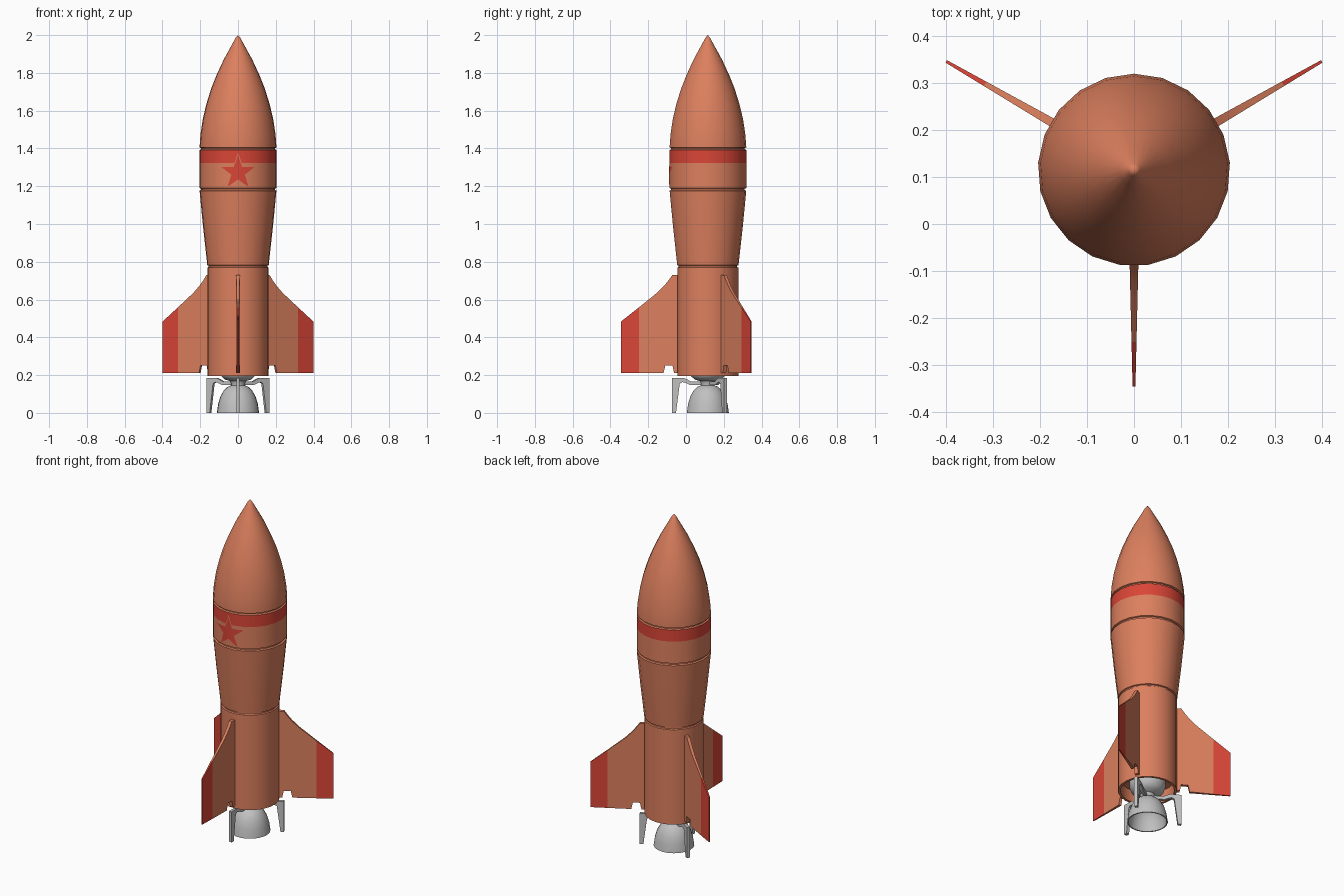
import bpy, bmesh, math
from mathutils import Vector, Matrix

if "Cube" in bpy.data.objects:
    bpy.data.objects.remove(bpy.data.objects["Cube"])

CY = 0.115          # y of the rocket axis
SIDES = 21          # facets round the hull, a flat one facing the front


def material(name, rgb):
    m = bpy.data.materials.new(name)
    m.diffuse_color = (*rgb, 1)
    m.use_nodes = True
    m.node_tree.nodes["Principled BSDF"].inputs["Base Color"].default_value = m.diffuse_color
    return m


ORANGE = material("orange_paint", (0.72, 0.215, 0.112))
RED = material("red_paint", (0.70, 0.060, 0.038))
GREY = material("grey_metal", (0.53, 0.53, 0.53))


def finish(bm, name, mats, angle=35):
    me = bpy.data.meshes.new(name)
    bm.to_mesh(me)
    bm.free()
    for m in mats:
        me.materials.append(m)
    me.shade_smooth()
    me.set_sharp_from_angle(angle=math.radians(angle))
    ob = bpy.data.objects.new(name, me)
    bpy.context.collection.objects.link(ob)
    return ob


def lathe(name, profile, mats, rule=None):
    """Spin (radius, z) points, listed from the top down the outside."""
    bm = bmesh.new()
    rings = []
    for r, z in profile:
        if r == 0:
            rings.append([bm.verts.new((0, CY, z))] * SIDES)
        else:
            angs = [math.pi / 2 + math.tau * k / SIDES for k in range(SIDES)]
            rings.append([bm.verts.new((r * math.cos(a), CY + r * math.sin(a), z)) for a in angs])
    for up, low in zip(rings, rings[1:]):
        for k in range(SIDES):
            n = (k + 1) % SIDES
            loop = list(dict.fromkeys((up[k], low[k], low[n], up[n])))
            f = bm.faces.new(loop)
            if rule:
                f.material_index = rule(f.calc_center_median())
    return finish(bm, name, mats)


def radial_plate(name, outline, half, mat, angle):
    """Upright plate from (radius, z) points; half(r) gives half its thickness."""
    bm = bmesh.new()
    a = [bm.verts.new((r, half(r), z)) for r, z in outline]
    b = [bm.verts.new((r, -half(r), z)) for r, z in outline]
    bm.faces.new(a)
    bm.faces.new(b[::-1])
    for i in range(len(a)):
        j = (i + 1) % len(a)
        bm.faces.new((a[j], a[i], b[i], b[j]))
    bmesh.ops.recalc_face_normals(bm, faces=bm.faces)
    bm.transform(Matrix.Translation((0, CY, 0)) @ Matrix.Rotation(math.radians(angle), 4, 'Z'))
    return finish(bm, name, [mat], 25)


# Hull sections, separated by shallow grooves
R, G = 0.204, 0.196
lathe("nose_cone", [(0, 2.0), (0.013, 1.985), (0.032, 1.95), (0.076, 1.87), (0.113, 1.79),
                    (0.143, 1.715), (0.168, 1.635), (0.187, 1.555), (0.199, 1.475),
                    (R, 1.41), (R, 1.405), (G, 1.402), (G, 1.396)], [ORANGE])
lathe("striped_band", [(G, 1.396), (R, 1.392), (R, 1.322), (R, 1.19), (G, 1.187), (G, 1.18)],
      [ORANGE, RED], lambda c: 1 if 1.322 < c.z < 1.3925 else 0)
lathe("tapered_section", [(G, 1.18), (R, 1.176), (0.185, 0.98), (0.163, 0.782),
                          (0.156, 0.779), (0.156, 0.773)], [ORANGE])
lathe("engine_section", [(0.156, 0.773), (0.162, 0.769), (0.162, 0.196), (0.148, 0.196),
                         (0.148, 0.27), (0, 0.27)], [ORANGE])


# Star on the front of the band: an outline plate with a red plate over it
def star(name, radius, offset, mat):
    zc = 1.273
    bm = bmesh.new()
    mid = bm.verts.new((0, 0, zc))
    pts = []
    for k in range(10):
        r = radius * (1 if k % 2 == 0 else 0.40)
        a = math.pi / 2 + math.tau * k / 10
        pts.append(bm.verts.new((r * math.cos(a), 0, zc + r * math.sin(a))))
    for k in range(10):
        bm.faces.new((mid, pts[k], pts[(k + 1) % 10]))
    step = math.tau / SIDES
    corners = [(R * math.sin((k + 0.5) * step), -R * math.cos((k + 0.5) * step))
               for k in range(-3, 3)]
    for x, _ in corners:
        bmesh.ops.bisect_plane(bm, geom=bm.verts[:] + bm.edges[:] + bm.faces[:],
                               plane_co=(x, 0, 0), plane_no=(1, 0, 0))
    # wrap onto the hull facets
    for v in bm.verts:
        for (x0, y0), (x1, y1) in zip(corners, corners[1:]):
            if x0 - 1e-5 <= v.co.x <= x1 + 1e-5:
                t = (v.co.x - x0) / (x1 - x0)
                v.co.y = CY + y0 + t * (y1 - y0) - offset
                break
    bmesh.ops.recalc_face_normals(bm, faces=bm.faces)
    for f in bm.faces:
        f.normal_update()
        if f.normal.y > 0:
            f.normal_flip()
    finish(bm, name, [mat])


star("star_outline", 0.105, 0.002, ORANGE)
star("star", 0.093, 0.004, RED)

# Three fins with red tips, and three landing legs below them
CUT, TIP = 0.365, 0.46
FIN = [(0.15, 0.21), (0.178, 0.21), (0.186, 0.25), (0.225, 0.25), (0.234, 0.21), (CUT, 0.21),
       (CUT, 0.558), (0.268, 0.636), (0.23, 0.674), (0.207, 0.702), (0.187, 0.73), (0.15, 0.73)]
FIN_TIP = [(CUT, 0.21), (TIP, 0.21), (TIP, 0.483), (CUT, 0.558)]
LEG = [(0.168, 0.0), (0.188, 0.0), (0.188, 0.185), (0.128, 0.185), (0.11, 0.178), (0.088, 0.166),
       (0.02, 0.166), (0.02, 0.147), (0.092, 0.147), (0.116, 0.158), (0.134, 0.163), (0.148, 0.155)]


def fin_half(r):
    return 0.0105 - 0.0075 * (r - 0.15) / (TIP - 0.15)


for side, ang in (("front", -90), ("right", 30), ("left", 150)):
    radial_plate(side + "_fin", FIN, fin_half, ORANGE, ang)
    radial_plate(side + "_fin_tip", FIN_TIP, fin_half, RED, ang)
    radial_plate(side + "_leg", LEG, lambda r: 0.009, GREY, ang)

# Engine: chamber bowl, neck and open bell
lathe("engine_chamber", [(0.1, 0.27), (0.1, 0.225), (0.09, 0.195), (0.07, 0.177), (0.042, 0.168),
                         (0.036, 0.155), (0.036, 0.14)], [GREY])
lathe("engine_bell", [(0.036, 0.146), (0.055, 0.138), (0.076, 0.118), (0.093, 0.088),
                      (0.105, 0.048), (0.112, 0.0), (0.105, 0.0), (0.097, 0.048),
                      (0.085, 0.085), (0.068, 0.112), (0.035, 0.132), (0, 0.135)], [GREY])
